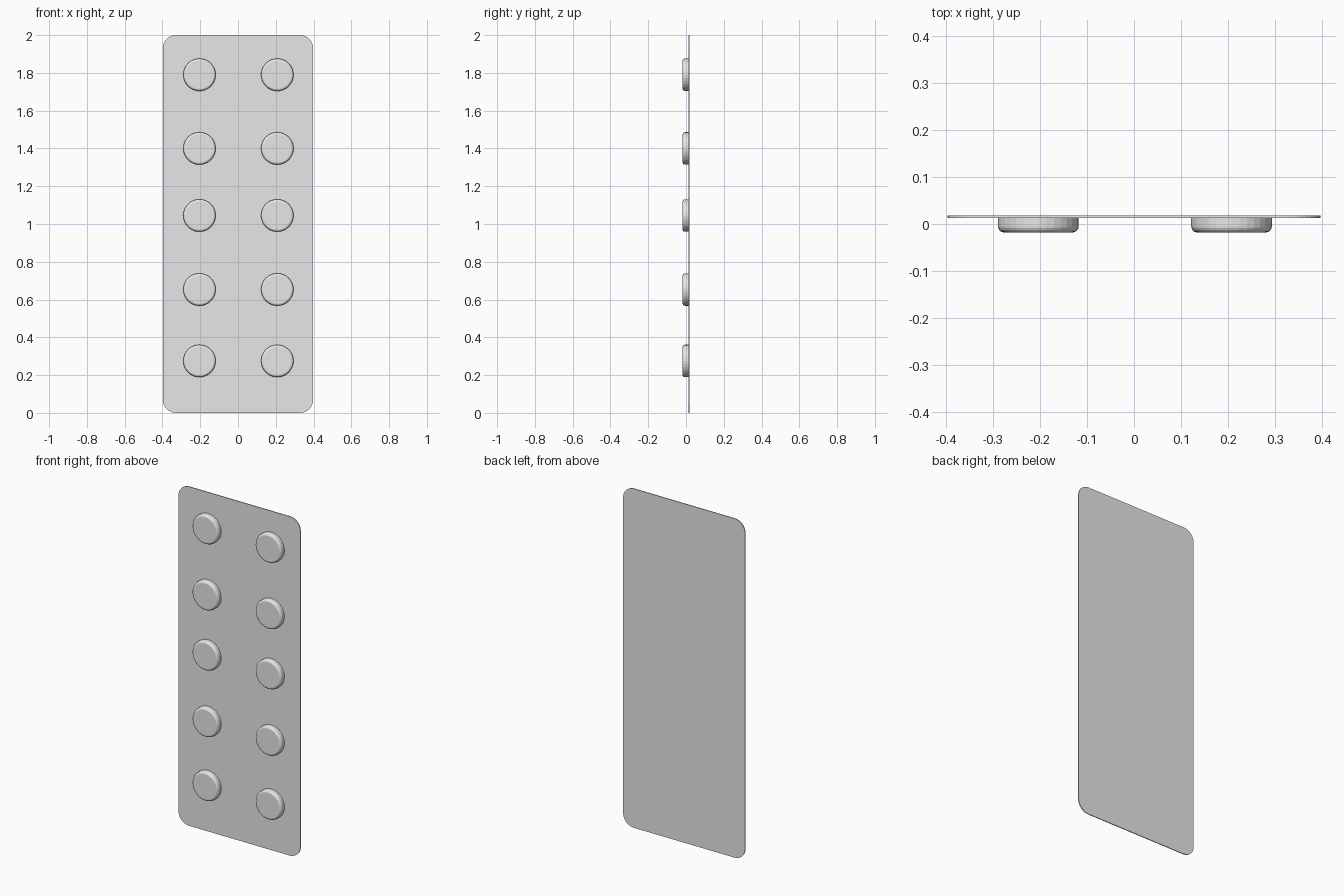
import bpy, bmesh, math

old = bpy.data.objects.get("Cube")
if old:
    bpy.data.objects.remove(old, do_unlink=True)

grey = bpy.data.materials.new("light_grey")
grey.use_nodes = True
colour = (0.8, 0.8, 0.8, 1)
grey.diffuse_color = colour
grey.node_tree.nodes["Principled BSDF"].inputs["Base Color"].default_value = colour

BACK, SHEET, FRONT = 0.018, 0.013, -0.018


def finish(bm, name, location=(0, 0, 0)):
    bmesh.ops.recalc_face_normals(bm, faces=bm.faces[:])
    mesh = bpy.data.meshes.new(name)
    bm.to_mesh(mesh)
    bm.free()
    mesh.materials.append(grey)
    obj = bpy.data.objects.new(name, mesh)
    obj.location = location
    bpy.context.collection.objects.link(obj)
    return obj


def ring(bm, radius, y, sides=32):
    return [bm.verts.new((radius * math.cos(a), y, radius * math.sin(a)))
            for a in (2 * math.pi * i / sides for i in range(sides))]


# Thin backing sheet with rounded corners
def backing_sheet(half_width=0.398, height=2.0, corner=0.07, steps=8):
    bm = bmesh.new()
    outline = []
    for quarter, (sx, sz) in enumerate([(1, 1), (-1, 1), (-1, -1), (1, -1)]):
        cx = sx * (half_width - corner)
        cz = height / 2 + sz * (height / 2 - corner)
        for i in range(steps + 1):
            a = math.pi / 2 * (quarter + i / steps)
            outline.append(bm.verts.new((cx + corner * math.cos(a), SHEET,
                                         cz + corner * math.sin(a))))
    face = bm.faces.new(outline)
    back = bmesh.ops.extrude_face_region(bm, geom=[face], use_keep_orig=True)
    moved = [v for v in back["geom"] if isinstance(v, bmesh.types.BMVert)]
    bmesh.ops.translate(bm, verts=moved, vec=(0, BACK - SHEET, 0))
    return finish(bm, "backing_sheet")


# Raised round pocket with a softly rounded front rim
def pocket(name, x, z, radius=0.086, rim=0.013, steps=5):
    bm = bmesh.new()
    rings = [ring(bm, radius, SHEET)]
    for i in range(steps + 1):
        a = math.pi / 2 * i / steps
        rings.append(ring(bm, radius - rim * (1 - math.cos(a)),
                          FRONT + rim * (1 - math.sin(a))))
    for lower, upper in zip(rings, rings[1:]):
        for i in range(len(lower)):
            j = (i + 1) % len(lower)
            bm.faces.new((lower[i], lower[j], upper[j], upper[i]))
    bm.faces.new(rings[-1])
    bm.faces.new(rings[0])
    return finish(bm, name, (x, 0, z))


backing_sheet()
for row, z in enumerate((0.275, 0.653, 1.045, 1.40, 1.79), start=1):
    for side, x in (("right", -0.204), ("left", 0.208)):
        pocket(f"pocket_{side}_{row}", x, z)
